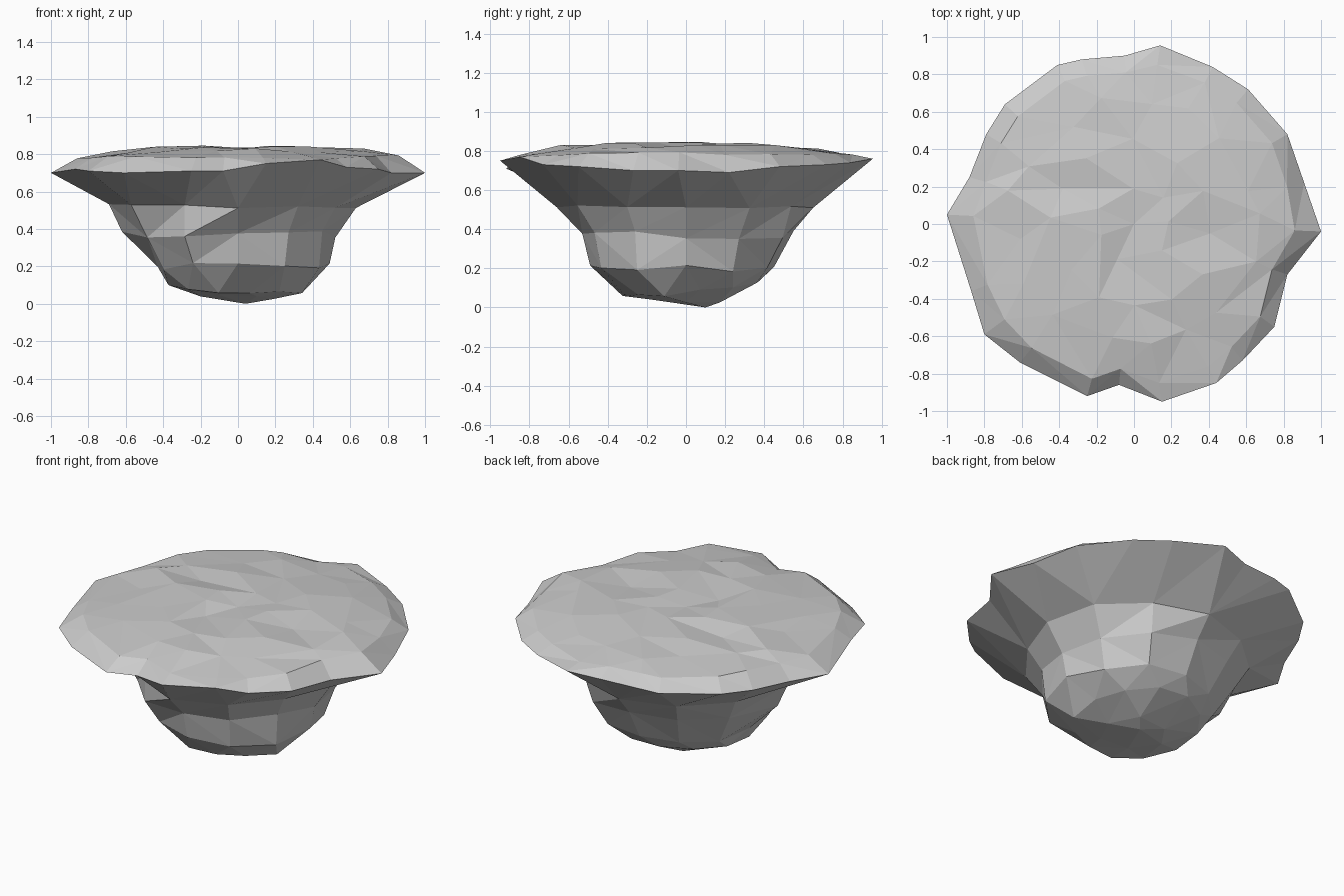
import bpy, bmesh, math, random
from mathutils import Vector

if "Cube" in bpy.data.objects:
    bpy.data.objects.remove(bpy.data.objects["Cube"])

random.seed(4)
bm = bmesh.new()


def ang(v):
    return math.atan2(v.co.y, v.co.x) % math.tau


def ring(points):
    return sorted([bm.verts.new(p) for p in points], key=ang)


def stitch(a, b):
    """Triangulate the band between two angle-sorted rings of any size."""
    i = j = 0
    while i < len(a) or j < len(b):
        na, nb = a[(i + 1) % len(a)], b[(j + 1) % len(b)]
        ta = ang(na) + (math.tau if i + 1 >= len(a) else 0)
        tb = ang(nb) + (math.tau if j + 1 >= len(b) else 0)
        va, vb = a[i % len(a)], b[j % len(b)]
        if j >= len(b) or (i < len(a) and ta <= tb):
            bm.faces.new((va, na, vb))
            i += 1
        else:
            bm.faces.new((va, nb, vb))
            j += 1


def cap(r, tip):
    v = bm.verts.new(tip)
    for k in range(len(r)):
        bm.faces.new((r[k], r[(k + 1) % len(r)], v))


def rock_ring(z, radii, shift, dz, tilt=(0, 0)):
    pts = []
    for k, r in enumerate(radii):
        t = math.tau * (k + shift) / len(radii)
        x, y = r * math.cos(t), r * math.sin(t)
        pts.append((x, y, z + tilt[0] * x + tilt[1] * y + random.uniform(-dz, dz)))
    return ring(pts)


# Jagged outer rim
rim_pts = [(1, -.04, .70), (.91, .22, .69), (.82, .48, .72), (.61, .72, .73),
           (.42, .84, .74), (.14, .955, .76), (-.05, .9, .74), (-.28, .88, .74),
           (-.41, .85, .73), (-.69, .64, .72), (-.79, .48, .71), (-.88, .25, .70),
           (-1, .05, .70), (-.87, -.36, .72), (-.8, -.59, .71), (-.61, -.74, .70),
           (-.25, -.92, .71), (-.08, -.86, .71), (.15, -.95, .75), (.44, -.85, .77),
           (.58, -.73, .73), (.75, -.55, .72), (.82, -.27, .70)]
rim = ring(rim_pts)

# Rocky underside, from the neck down to the base tip
lower = [
    (.52, (.63, .65, .62, .65, .63, .65, .69, .66, .57, .66, .64, .60), 0, .015),
    (.37, (.52, .54, .57, .55, .55, .57, .62, .56, .57, .53, .54, .52), 0, .025),
    (.20, (.49, .48, .48, .45, .44, .44, .43, .46, .48, .49, .50, .50), 0, .02),
    (.09, (.35, .36, .38, .38, .37, .38, .38, .36, .34, .31, .33, .36), .4, .01, (-.04, .09))]
prev = rim
for spec in lower:
    cur = rock_ring(*spec)
    stitch(prev, cur)
    prev = cur
# Shallow inner base ring and tip
cur = rock_ring(.035, (.19, .2, .18, .2, .19, .2), 0, .006, (-.02, -.05))
stitch(prev, cur)
cap(cur, (.04, .10, 0))

# Uneven, gently domed top
prev = rim
for n, (scale, z, step, dz) in enumerate([(.9, .785, 1, .008), (.66, .817, 1.3, .014),
                                          (.43, .825, 1.8, .018), (.2, .83, 3, .018)]):
    count = int(len(rim_pts) / step)
    pts = []
    for k in range(count):
        if n == 0:
            p = Vector(rim_pts[k]) * scale
            if p.xy.length > .86:
                p *= .86 / p.xy.length
        else:
            t = math.tau * (k + random.uniform(-.25, .25)) / count
            r = scale * random.uniform(.92, 1.06)
            p = Vector((r * math.cos(t), r * math.sin(t), 0))
        pts.append((p.x, p.y, z + random.uniform(-dz, dz)))
    cur = ring(pts)
    stitch(prev, cur)
    prev = cur
cap(prev, (0, 0, .825))

bmesh.ops.recalc_face_normals(bm, faces=bm.faces)
mesh = bpy.data.meshes.new("rock_island")
bm.to_mesh(mesh)
bm.free()
bpy.context.collection.objects.link(bpy.data.objects.new("rock_island", mesh))
